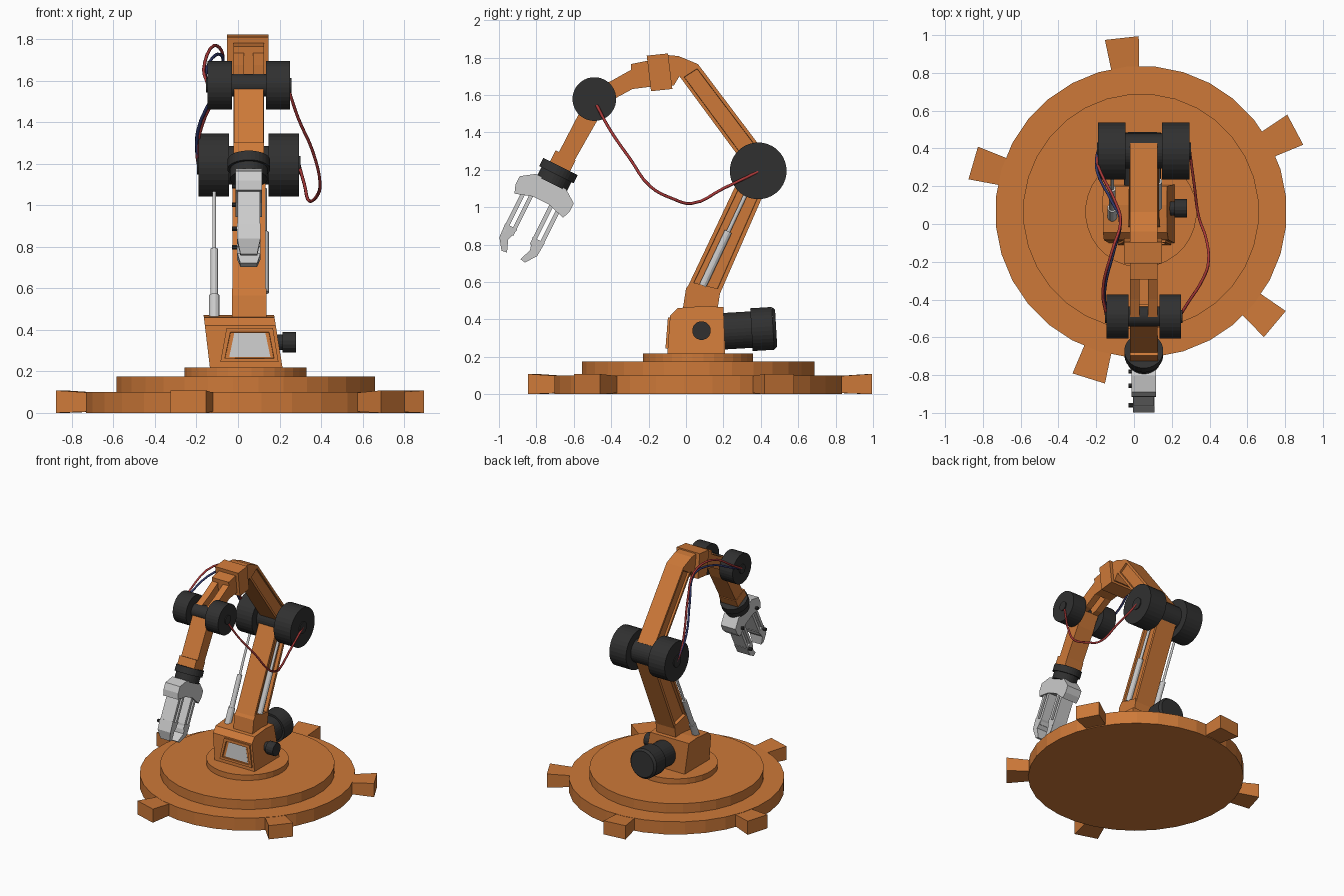
import bpy, bmesh, math
from mathutils import Vector

if "Cube" in bpy.data.objects:
    bpy.data.objects.remove(bpy.data.objects["Cube"])


def material(name, rgb):
    m = bpy.data.materials.new(name)
    m.diffuse_color = (*rgb, 1)
    m.use_nodes = True
    m.node_tree.nodes["Principled BSDF"].inputs["Base Color"].default_value = m.diffuse_color
    return m


ORANGE = material("orange_paint", (0.61, 0.19, 0.04))
BLACK = material("black_rubber", (0.03, 0.03, 0.03))
RED = material("red_wire", (0.4, 0.04, 0.04))
BLUE = material("blue_wire", (0.03, 0.04, 0.15))
CX = 0.052   # middle plane of the arm


def loft(name, a, b, mat=None, inset=None):
    """Solid between two matching loops; inset = (border, depth) on both caps."""
    bm = bmesh.new()
    va, vb = [bm.verts.new(p) for p in a], [bm.verts.new(p) for p in b]
    caps = [bm.faces.new(va), bm.faces.new(vb[::-1])]
    n = len(va)
    for i in range(n):
        j = (i + 1) % n
        bm.faces.new((va[j], va[i], vb[i], vb[j]))
    bmesh.ops.recalc_face_normals(bm, faces=bm.faces[:])
    if inset:
        bmesh.ops.inset_individual(bm, faces=caps, thickness=inset[0], depth=0)
        bmesh.ops.inset_individual(bm, faces=caps, thickness=0.002, depth=inset[1])
    me = bpy.data.meshes.new(name)
    bm.to_mesh(me)
    bm.free()
    ob = bpy.data.objects.new(name, me)
    bpy.context.collection.objects.link(ob)
    if mat:
        me.materials.append(mat)
    return ob


def prism(name, yz, x0, x1, mat=None, inset=None):
    return loft(name, [(x0, *p) for p in yz], [(x1, *p) for p in yz], mat, inset)


def cyl(name, p0, p1, r, mat=None, n=32, r2=None):
    p0, p1 = Vector(p0), Vector(p1)
    q = (p1 - p0).to_track_quat('Z', 'Y')
    ring = [q @ Vector((math.cos(t), math.sin(t), 0))
            for t in (2 * math.pi * (i + 0.5) / n for i in range(n))]
    return loft(name, [p0 + v * r for v in ring], [p1 + v * (r2 or r) for v in ring], mat)


def cable(name, pts, mat, r=0.008):
    cu = bpy.data.curves.new(name, 'CURVE')
    cu.dimensions = '3D'
    cu.bevel_depth, cu.bevel_resolution, cu.resolution_u = r, 1, 4
    sp = cu.splines.new('BEZIER')
    sp.bezier_points.add(len(pts) - 1)
    for bp, p in zip(sp.bezier_points, pts):
        bp.co = p
        bp.handle_left_type = bp.handle_right_type = 'AUTO'
    cu.materials.append(mat)
    bpy.context.collection.objects.link(bpy.data.objects.new(name, cu))


# Stepped round base with five flared feet
BX, BY = 0.037, 0.065
for name, r, z0, z1 in (("base_plate", 0.772, 0, 0.1), ("base_step", 0.625, 0.1, 0.175),
                        ("turntable", 0.295, 0.175, 0.218)):
    cyl(name, (BX, BY, z0), (BX, BY, z1), r, ORANGE)
for i, deg in enumerate((28, 96.3, 163.8, 252.6, 320)):
    a = math.radians(deg)
    c, s = math.cos(a), math.sin(a)

    def foot_end(r, w, z0, z1):
        return [(BX + c * r - s * t, BY + s * r + c * t, z)
                for t, z in ((-w, z0), (w, z0), (w, z1), (-w, z1))]
    loft(f"base_foot_{i + 1}", foot_end(0.72, 0.07, 0.008, 0.095),
         foot_end(0.925, 0.09, 0, 0.108), ORANGE)

# Turret housing, sheared slightly sideways, with framed window
turret = prism("turret_housing", [(-0.1, 0.215), (-0.085, 0.42), (-0.045, 0.46), (0.1, 0.472),
                                  (0.2, 0.465), (0.21, 0.215)], -0.135, 0.215, ORANGE)
for v in turret.data.vertices:
    t = (v.co.z - 0.215) / 0.25
    v.co.x -= (0.03 if v.co.x < 0 else 0.04) * t


def front_quad(xt0, xt1, xb0, xb1, zt, zb, off):
    return [(x, -0.1 + (z - 0.22) * 0.08 - off, z)
            for x, z in ((xt0, zt), (xt1, zt), (xb1, zb), (xb0, zb))]


outer = (-0.055, 0.168, -0.085, 0.195, 0.41, 0.245)
loft("window_frame", front_quad(*outer, -0.01), front_quad(*outer, 0.012), ORANGE, (0.028, -0.012))
pane = (-0.018, 0.132, -0.042, 0.156, 0.384, 0.27)
loft("window_pane", front_quad(*pane, -0.005), front_quad(*pane, 0.003))

# Side knob and rear motor
cyl("knob_stem", (0.17, 0.083, 0.34), (0.225, 0.083, 0.34), 0.038, BLACK, 16)
cyl("knob", (0.215, 0.083, 0.34), (0.28, 0.083, 0.34), 0.05, BLACK, 16)
cyl("motor_body", (0.045, 0.19, 0.336), (0.045, 0.36, 0.346), 0.098, BLACK)
cyl("motor_cover", (0.045, 0.35, 0.345), (0.045, 0.465, 0.352), 0.115, BLACK)
cyl("motor_cap", (0.045, 0.465, 0.352), (0.045, 0.482, 0.353), 0.115, BLACK, r2=0.1)

# Lower arm with recessed sides and a rod in the right channel
prism("lower_arm_foot", [(-0.018, 0.45), (0, 0.565), (0.025, 0.6), (0.185, 0.56), (0.168, 0.45)],
      -0.03, 0.138, ORANGE)
prism("lower_arm", [(0.0, 0.555), (0.31, 1.21), (0.45, 1.15), (0.165, 0.5)],
      -0.026, 0.132, ORANGE, (0.03, -0.025))


def arm_rod(name, x, y0, z0, y1, z1, parts):
    for i, (a, b, r) in enumerate(parts):
        p, q = Vector((x, y0, z0)), Vector((x, y1, z1))
        cyl(f"{name}_{i + 1}", p.lerp(q, a), p.lerp(q, b), r, None, 12)


arm_rod("channel_rod", 0.128, 0.09, 0.58, 0.325, 1.08, ((0, 0.58, 0.021), (0.58, 1, 0.011)))
arm_rod("side_piston", -0.115, 0.035, 0.45, 0.36, 1.17,
        ((0, 0.16, 0.026), (0.16, 0.47, 0.019), (0.47, 1, 0.009)))

# Joints: a pair of drums with hubs on an axle
for name, y, z, r, axle, gap, half in (("shoulder", 0.386, 1.194, 0.152, 0.093, 0.096, 0.242),
                                       ("elbow", -0.49, 1.578, 0.117, 0.054, 0.082, 0.198)):
    cyl(f"{name}_axle", (CX - gap - 0.02, y, z), (CX + gap + 0.02, y, z), axle, BLACK)
    for side, s in (("left", -1), ("right", 1)):
        cyl(f"{name}_drum_{side}", (CX + s * gap, y, z), (CX + s * half, y, z), r, BLACK)
        cyl(f"{name}_hub_{side}", (CX + s * half, y, z), (CX + s * (half + 0.007), y, z),
            r * 0.3, BLACK, 16)

# Upper arm, bend, collar block and fork
prism("upper_arm", [(0.064, 1.765), (0.43, 1.28), (0.33, 1.205), (-0.035, 1.7)],
      -0.022, 0.125, ORANGE, (0.025, -0.015))
prism("arm_bend", [(0.064, 1.765), (-0.04, 1.808), (-0.12, 1.815), (-0.11, 1.65),
                   (-0.065, 1.65), (-0.035, 1.7)], -0.022, 0.125, ORANGE)
prism("collar_block", [(-0.21, 1.81), (-0.096, 1.822), (-0.073, 1.632), (-0.187, 1.62)],
      -0.053, 0.148, ORANGE)
prism("fork_root", [(-0.295, 1.765), (-0.195, 1.785), (-0.18, 1.645), (-0.285, 1.632)],
      -0.022, 0.125, ORANGE)
for side, x0, x1 in (("left", -0.022, 0.03), ("right", 0.073, 0.125)):
    prism(f"fork_{side}", [(-0.28, 1.742), (-0.4, 1.675), (-0.5, 1.628), (-0.52, 1.55),
                           (-0.385, 1.578), (-0.28, 1.635)], x0, x1, ORANGE)


# Forearm frame: u runs from the elbow to the fingertips, v across the gripper
def g(u, v):
    return (-0.49 - 0.447 * u + 0.894 * v, 1.58 - 0.894 * u - 0.447 * v)


def gprism(name, uv, x0, x1, mat=None, inset=None):
    return prism(name, [g(*p) for p in uv], x0, x1, mat, inset)


gprism("forearm", [(-0.02, -0.036), (-0.02, 0.06), (0.1, 0.066), (0.36, 0.052), (0.36, -0.042)],
       -0.02, 0.124, ORANGE)
gprism("wrist_collar", [(0.34, -0.062), (0.34, 0.058), (0.42, 0.058), (0.42, -0.062)],
       -0.022, 0.126, ORANGE)
for name, u0, u1, r in (("wrist_ring", 0.405, 0.455, 0.103), ("wrist_mount", 0.455, 0.508, 0.09)):
    cyl(name, (CX, *g(u0, 0)), (CX, *g(u1, 0)), r, BLACK)

# Gripper palm, and two mirrored fingers of twin bars with angled tips
GV = -0.01
gprism("palm", [(0.5, GV - 0.09), (0.5, GV + 0.09), (0.55, GV + 0.162), (0.6, GV + 0.162),
                (0.645, GV + 0.145), (0.615, GV + 0.05), (0.615, GV - 0.05), (0.645, GV - 0.145),
                (0.6, GV - 0.162), (0.55, GV - 0.162)], -0.012, 0.116)
for side, s in (("front", -1), ("back", 1)):
    for bar, v in (("inner", 0.06), ("outer", 0.104)):
        gprism(f"finger_{side}_{bar}_bar", [(0.59, GV + s * (v - 0.011)), (0.59, GV + s * (v + 0.011)),
               (0.85, GV + s * (v + 0.011)), (0.85, GV + s * (v - 0.011))], -0.002, 0.106)
    tip = [(0.81, 0.045), (0.81, 0.118), (0.89, 0.113), (0.95, 0.07), (0.945, 0.04), (0.88, 0.065)]
    ob = gprism(f"finger_{side}_tip", [(u, GV + s * v) for u, v in tip], -0.004, 0.108)
    for v in ob.data.vertices:      # taper toward the end
        if v.co.z < g(0.93, GV + s * 0.055)[1]:
            v.co.x = CX + (v.co.x - CX) * 0.72
    for k, u in enumerate((0.6, 0.83)):
        y, z = g(u, GV + s * 0.1)
        cyl(f"finger_{side}_bolt_{k + 1}", (0.0, y, z), (-0.03, y, z), 0.012, BLACK, 8)

# Cables: one slack loop on the right, two along the left of the upper arm
cable("right_cable", [(0.24, -0.49, 1.57), (0.29, -0.41, 1.42), (0.36, -0.3, 1.26),
                      (0.395, -0.19, 1.11), (0.38, -0.07, 1.045), (0.345, 0.03, 1.02),
                      (0.32, 0.2, 1.1), (0.295, 0.386, 1.19)], RED)
for name, mat, d in (("left_cable_red", RED, 0), ("left_cable_blue", BLUE, 0.018)):
    cable(name, [(-0.145, -0.49, 1.58), (-0.165 + d / 2, -0.36, 1.655 - d),
                 (-0.115 + d / 2, -0.14, 1.77 - 2.5 * d), (-0.072, 0.0, 1.72 - d),
                 (-0.1 - d, 0.12, 1.56 - d), (-0.175 - d, 0.27, 1.38 - d),
                 (-0.198, 0.35, 1.25), (-0.19, 0.386, 1.19)], mat)
